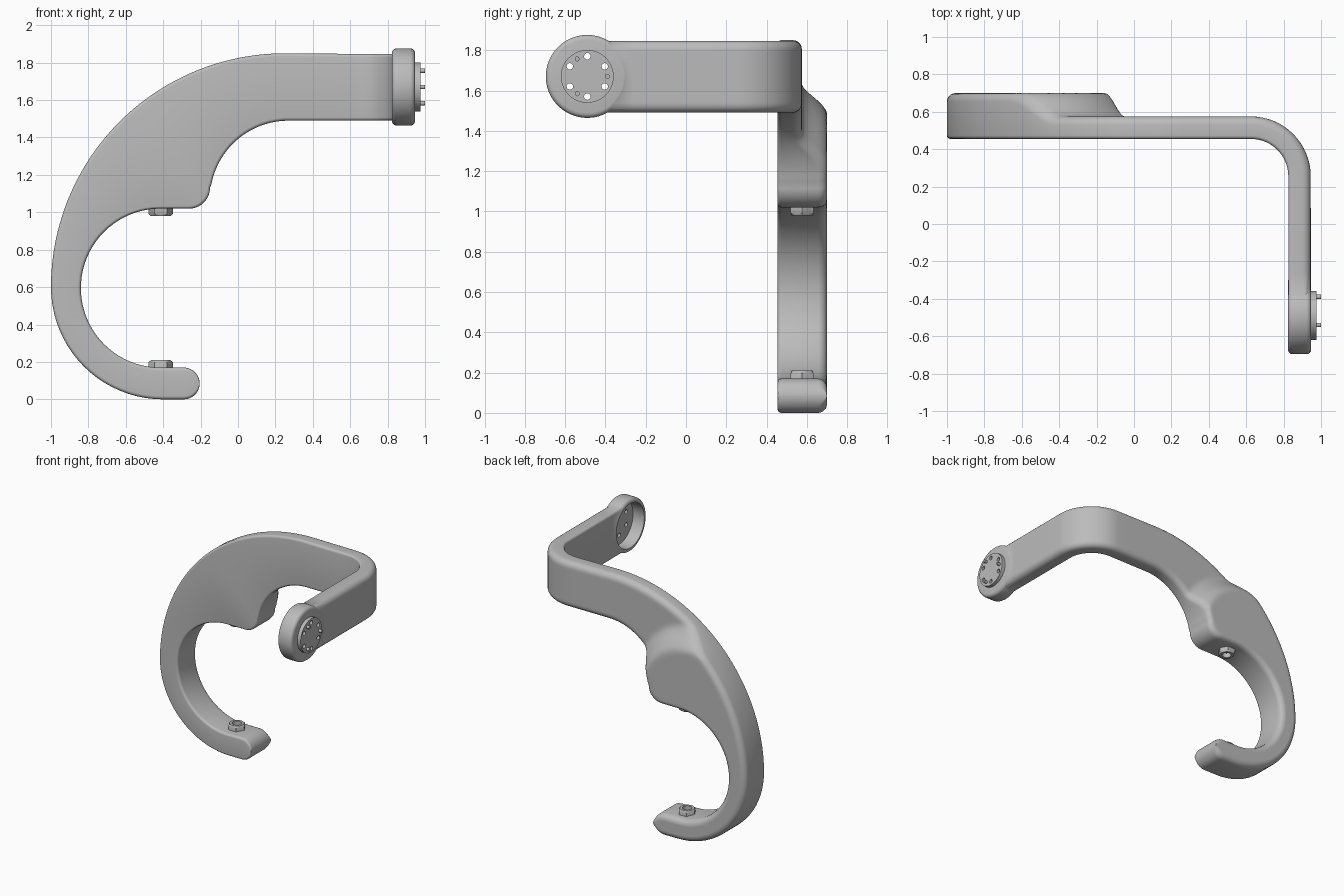
import bpy, bmesh, math
from mathutils import Vector, Matrix

cube = bpy.data.objects.get("Cube")
if cube:
    bpy.data.objects.remove(cube, do_unlink=True)

grey = bpy.data.materials.new("satin grey")
grey.use_nodes = True
grey.diffuse_color = (0.5, 0.5, 0.5, 1)
grey.node_tree.nodes["Principled BSDF"].inputs["Base Color"].default_value = (0.5, 0.5, 0.5, 1)

FRONT, THICK, THIN = 0.455, 0.245, 0.12
HUB = Vector((0.885, -0.49, 1.67))


def make(name, bm):
    bmesh.ops.recalc_face_normals(bm, faces=bm.faces)
    me = bpy.data.meshes.new(name)
    bm.to_mesh(me)
    bm.free()
    me.materials.append(grey)
    ob = bpy.data.objects.new(name, me)
    bpy.context.collection.objects.link(ob)
    return ob


def activate(ob):
    bpy.ops.object.select_all(action='DESELECT')
    ob.select_set(True)
    bpy.context.view_layer.objects.active = ob


def smooth(ob):
    activate(ob)
    bpy.ops.object.shade_smooth_by_angle(angle=math.radians(35))


def boolean(ob, other, operation):
    other.hide_render = True
    mod = ob.modifiers.new(operation, 'BOOLEAN')
    mod.object, mod.operation, mod.solver = other, operation, 'EXACT'
    activate(ob)
    bpy.ops.object.modifier_apply(modifier=mod.name)


def add_x_cylinder(bm, radius, x0, x1, y=HUB.y, z=HUB.z, sides=48):
    matrix = Matrix.Translation(((x0 + x1) / 2, y, z)) @ Matrix.Rotation(math.pi / 2, 4, 'Y')
    bmesh.ops.create_cone(bm, cap_ends=True, segments=sides, radius1=radius,
                          radius2=radius, depth=x1 - x0, matrix=matrix)


def x_cylinder(name, radius, x0, x1, bevel=0):
    bm = bmesh.new()
    add_x_cylinder(bm, radius, x0, x1)
    if bevel:
        rims = [e for e in bm.edges if abs(e.verts[0].co.x - e.verts[1].co.x) < 1e-5]
        bmesh.ops.bevel(bm, geom=rims, offset=bevel, segments=4, profile=0.5, affect='EDGES')
    return make(name, bm)


def ring_of_cylinders(name, radius, x0, x1, count, start):
    bm = bmesh.new()
    for i in range(count):
        a = math.radians(start) + 2 * math.pi * i / count
        add_x_cylinder(bm, radius, x0, x1, HUB.y + 0.1 * math.cos(a), HUB.z + 0.1 * math.sin(a), 16)
    return make(name, bm)


# Matched outer and inner edge curves of the hook and arm
def arc(cx, cz, r, a0, a1):
    def point(t):
        a = math.radians(a0 + (a1 - a0) * t)
        return Vector((cx + r * math.cos(a), cz + r * math.sin(a)))
    return point


def line(x0, z0, x1, z1):
    return lambda t: Vector((x0, z0)).lerp(Vector((x1, z1)), t)


def crown(a0, a1):
    return arc(0.25, 0.6, 1.25, a0, a1)


ARM_END = 0.625 + 0.26 * math.pi / 2 + 0.69
segments = [
    (10, arc(-0.29, 0.085, 0.085, -3, -90), arc(-0.29, 0.085, 0.085, 3, 90)),
    (2, line(-0.29, 0, -0.4, 0), line(-0.29, 0.17, -0.415, 0.17)),
    (20, arc(-0.4, 0.6, 0.6, -90, -180), arc(-0.415, 0.595, 0.425, -90, -180)),
    (20, crown(180, 145), arc(-0.415, 0.595, 0.425, 180, 90)),
    (4, crown(145, 138), line(-0.415, 1.02, -0.26, 1.02)),
    (10, crown(138, 130), arc(-0.26, 1.13, 0.11, -90, 0)),
    (28, crown(130, 90), arc(0.27, 1.07, 0.42, 172, 90)),
    (4, line(0.25, 1.85, 0.625, 1.847), line(0.27, 1.49, 0.625, 1.49)),
    (16, line(0.625, 1.847, 1.033, 1.847), line(0.625, 1.49, 1.033, 1.49)),
    (4, line(1.033, 1.847, ARM_END, 1.847), line(1.033, 1.49, ARM_END, 1.49)),
]


def thickness(p):
    """Deep on the hook, easing down to the slim arm past a rounded boundary."""
    v = p - Vector((-0.5, 1.12))
    d = min(v.length - 0.36, v.dot(Vector((0.51, 0.86))) - 0.15)
    t = min(max(d / 0.17, 0), 1)
    return THICK + (THIN - THICK) * t * t * (3 - 2 * t)


def bend(p, y):
    """Wrap the flat arm round the corner towards the front."""
    s, r = p.x - 0.625, 0.26 + y - FRONT - THIN / 2
    if s <= 0:
        return Vector((p.x, y, p.y))
    a = min(s / 0.26, math.pi / 2)
    return Vector((0.625 + r * math.sin(a), 0.255 + r * math.cos(a) - max(0, s - 0.13 * math.pi), p.y))


def section(p, q):
    length = (q - p).length
    rf, rb = min(0.018, 0.4 * length), min(0.045, 0.45 * length)
    steps = [math.pi / 2 * i / 5 for i in range(6)]
    loop = [(rf * (1 - math.sin(a)), rf * (1 - math.cos(a)), False) for a in steps]
    loop += [(rb * (1 - math.cos(a)), rb * (1 - math.sin(a)), True) for a in steps]
    loop += [(rb + (length - 2 * rb) * i / 20, 0, True) for i in range(1, 20)]
    loop += [(length - rb * (1 - math.sin(a)), rb * (1 - math.cos(a)), True) for a in steps]
    loop += [(length - rf * (1 - math.cos(a)), rf * (1 - math.sin(a)), False) for a in steps]
    # The first corner runs from the front face round to the side
    loop[:6] = [(rf * (1 - math.cos(a)), rf * (1 - math.sin(a)), False) for a in reversed(steps)]
    out = []
    for u, drop, back in loop:
        pos = p.lerp(q, u / length)
        out.append(bend(pos, FRONT + (thickness(pos) - drop if back else drop)))
    return out


# Hook and bent arm, lofted as one body
bm = bmesh.new()
rings = []
for k, (n, outer, inner) in enumerate(segments):
    for i in range(0 if k == 0 else 1, n + 1):
        rings.append([bm.verts.new(c) for c in section(outer(i / n), inner(i / n))])
for a, b in zip(rings, rings[1:]):
    for i in range(len(a)):
        j = (i + 1) % len(a)
        bm.faces.new((a[i], a[j], b[j], b[i]))
bm.faces.new(rings[0])
bm.faces.new(rings[-1])
body = make("hook_arm", bm)

# Round hub at the arm end, hollow on its inner side
hub = x_cylinder("hub", 0.206, 0.823, 0.947, 0.025)
boolean(body, hub, 'UNION')
recess = x_cylinder("recess_cutter", 0.172, 0.7, 0.92)
boolean(body, recess, 'DIFFERENCE')

# Mounting plate with six through holes and three pins
plate = x_cylinder("mounting_plate", 0.131, 0.94, 0.975)
holes = ring_of_cylinders("hole_cutter", 0.016, 0.85, 1.1, 6, 30)
for part in (body, plate):
    boolean(part, holes, 'DIFFERENCE')
    smooth(part)
smooth(ring_of_cylinders("locating_pins", 0.012, 0.96, 1.0, 3, 0))
for helper in (hub, recess, holes):
    bpy.data.objects.remove(helper, do_unlink=True)


# Facing hexagonal nuts with a round bore on the jaws of the hook
def nut(name, z, up):
    bm = bmesh.new()
    loops = []
    for radius, height, sides in ((0.065, -0.01, 6), (0.065, 0.028, 6), (0.052, 0.04, 24),
                                  (0.034, 0.04, 24), (0.034, 0.004, 24)):
        ring = []
        for i in range(24):
            a = 2 * math.pi * i / 24
            flat = math.cos(math.pi / 6) / math.cos(a % (math.pi / 3) - math.pi / 6)
            r = radius * (flat if sides == 6 else 1)
            ring.append(bm.verts.new((-0.413 + r * math.cos(a), 0.576 + r * math.sin(a), z + up * height)))
        loops.append(ring)
    for a, b in zip(loops, loops[1:]):
        for i in range(24):
            j = (i + 1) % 24
            bm.faces.new((a[i], a[j], b[j], b[i]))
    bm.faces.new(loops[0])
    bm.faces.new(loops[-1])
    smooth(make(name, bm))


nut("lower_nut", 0.17, 1)
nut("upper_nut", 1.02, -1)
